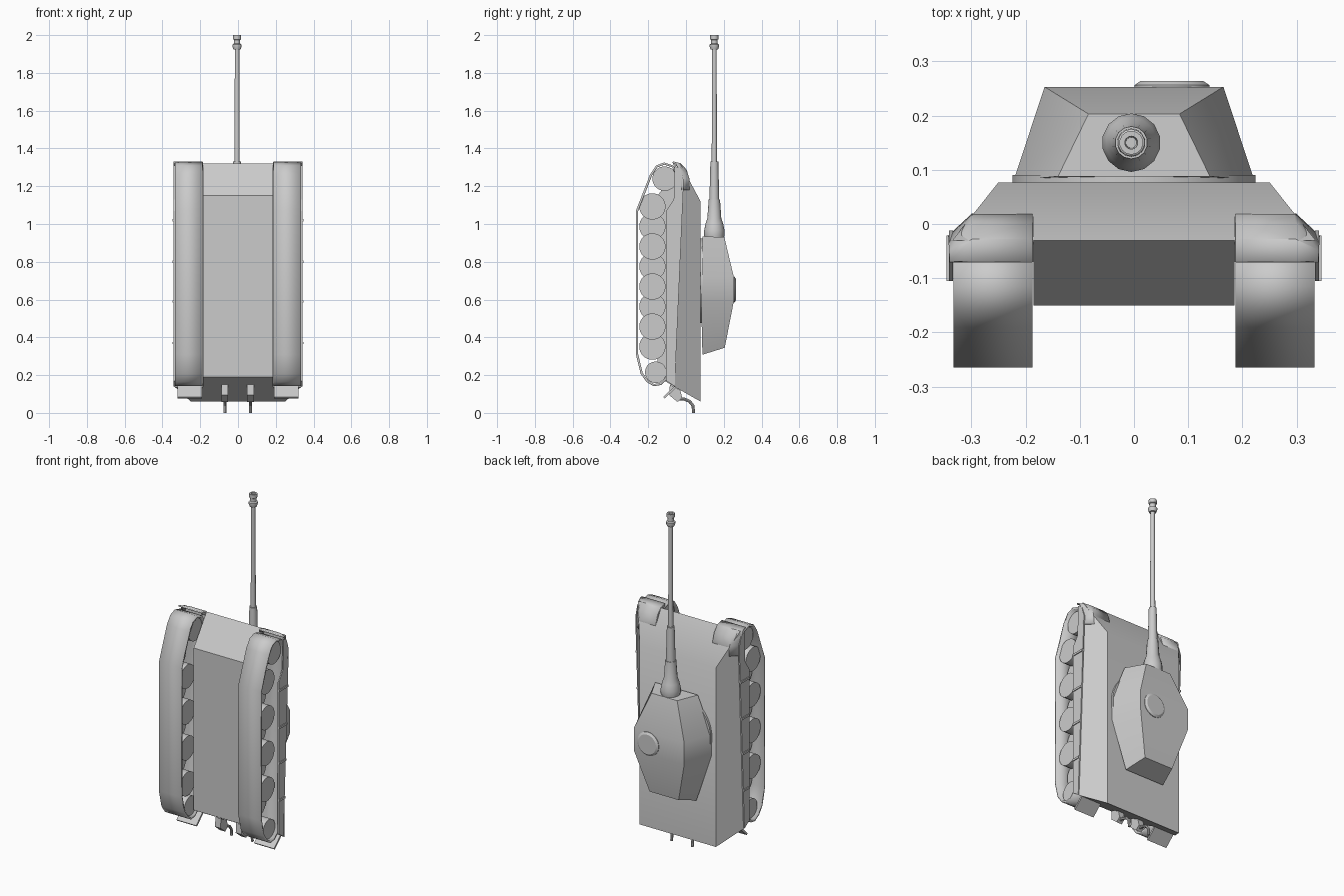
import bpy, bmesh, math
from mathutils import Vector

cube = bpy.data.objects.get("Cube")
if cube:
    bpy.data.objects.remove(cube)

grey = bpy.data.materials.new("armour_grey")
grey.use_nodes = True
grey.diffuse_color = (0.6, 0.6, 0.6, 1)
grey.node_tree.nodes["Principled BSDF"].inputs["Base Color"].default_value = (0.6, 0.6, 0.6, 1)
parts = []


def finish(name, bm, mirror=False, thick=0):
    """Turn a bmesh into a named part, optionally mirrored and thickened."""
    bmesh.ops.recalc_face_normals(bm, faces=bm.faces)
    me = bpy.data.meshes.new(name)
    bm.to_mesh(me)
    bm.free()
    me.materials.append(grey)
    ob = bpy.data.objects.new(name, me)
    bpy.context.collection.objects.link(ob)
    if thick:
        mod = ob.modifiers.new("thickness", "SOLIDIFY")
        mod.thickness, mod.offset = thick, 0
    if mirror:
        ob.modifiers.new("mirror", "MIRROR")
    parts.append(ob)
    return ob


def loft(name, rings, closed=True, caps=True, **kw):
    """Skin a list of rings that have equal point counts."""
    bm = bmesh.new()
    rows = [[bm.verts.new(p) for p in ring] for ring in rings]
    n = len(rows[0])
    for a, b in zip(rows, rows[1:]):
        for i in range(n if closed else n - 1):
            j = (i + 1) % n
            bm.faces.new((a[i], a[j], b[j], b[i]))
    if caps:
        bm.faces.new(rows[0])
        bm.faces.new(rows[-1])
    return finish(name, bm, **kw)


def prism(name, yz, x0, x1, **kw):
    return loft(name, [[(x, y, z) for y, z in yz] for x in (x0, x1)], **kw)


def circle(centre, r, axis, n):
    """Ring of points about the x, y or z axis."""
    out = []
    for i in range(n):
        a = math.tau * (i + 0.5) / n
        c, s = r * math.cos(a), r * math.sin(a)
        out.append(Vector(centre) + Vector({"x": (0, c, s), "y": (c, 0, s), "z": (c, s, 0)}[axis]))
    return out


# Hull: lower tub and sloped upper body
prism("lower_hull", [(-0.15, 0.19), (-0.03, 0.121), (-0.03, 1.32), (-0.15, 1.15)], -0.185, 0.185)
loft("upper_hull", [
    [(-0.335, -0.06, 0.138), (0.335, -0.06, 0.138), (0.335, -0.03, 1.32), (-0.335, -0.03, 1.32)],
    [(-0.25, 0.077, 0.06), (0.25, 0.077, 0.06), (0.25, 0.077, 1.12), (-0.25, 0.077, 1.12)]])

# Side skirts with small joint strips
prism("side_skirt", [(-0.06, 0.14), (-0.105, 0.17), (-0.105, 1.07), (-0.065, 1.13),
                     (-0.06, 1.31), (-0.03, 1.29), (-0.012, 1.23)], 0.334, 0.341, mirror=True)
for z in (0.37, 0.59, 0.8, 1.02):
    top = -0.067 + 0.045 * z
    prism("skirt_joint", [(-0.105, z - 0.006), (-0.105, z + 0.006), (top, z + 0.006), (top, z - 0.006)],
          0.338, 0.346, mirror=True)

# Curved front fenders
arc = [(0.016, 1.18, 0.04), (0.014, 1.24, 0.04), (0, 1.285, 0.035), (-0.03, 1.318, 0.02), (-0.07, 1.328, 0.0)]
loft("front_fender", [[(0.187, y, z), (0.297, y, z), (0.34, y - d, z)] for y, z, d in arc],
     closed=False, caps=False, thick=0.008, mirror=True)
prism("fender_inner_lip", [(0.016, 1.18), (0.014, 1.24), (0, 1.285), (-0.03, 1.318), (-0.07, 1.328),
                           (-0.07, 1.315), (-0.035, 1.3), (-0.02, 1.24), (-0.02, 1.18)],
      0.185, 0.192, mirror=True)

# Track bands
band = [(-0.259, 1.07), (-0.259, 0.31), (-0.235, 0.21), (-0.205, 0.168), (-0.17, 0.147), (-0.135, 0.153),
        (-0.105, 0.18), (-0.09, 0.23), (-0.045, 1.2), (-0.048, 1.26), (-0.07, 1.305),
        (-0.115, 1.32), (-0.155, 1.305), (-0.185, 1.26)]
prism("track", band, 0.187, 0.333, caps=False, thick=0.012, mirror=True)


# Running gear: overlapping road wheels, sprocket and idler
def wheel(name, y, z, r, x0, x1):
    loft(name, [circle((x0, y, z), r, "x", 24), circle((x1, y, z), r, "x", 24)], mirror=True)


for i in range(4):
    wheel("outer_road_wheel", -0.178, 1.093 - 0.212 * i, 0.07, 0.265, 0.315)
    wheel("inner_road_wheel", -0.178, 0.987 - 0.212 * i, 0.07, 0.205, 0.26)
wheel("drive_sprocket", -0.113, 1.24, 0.065, 0.2, 0.315)
wheel("idler_wheel", -0.16, 0.215, 0.057, 0.2, 0.315)

# Turret shell: one closed half-plan for the base and one for the roof


def plan(half):
    return half + [(-x, y, z) for x, y, z in reversed(half)]


base = plan([(0.14, 0.088, 0.935), (0.222, 0.08, 0.72), (0.222, 0.08, 0.59), (0.13, 0.087, 0.308)])
roof = plan([(0.084, 0.203, 0.93), (0.165, 0.253, 0.72), (0.165, 0.253, 0.59), (0.095, 0.205, 0.345)])
shell = loft("turret", [base, roof], caps=False)
bm = bmesh.new()
bm.from_mesh(shell.data)
bm.verts.ensure_lookup_table()
for start in (0, 8):
    for i in range(3):
        bm.faces.new([bm.verts[start + k] for k in (i, i + 1, 6 - i, 7 - i)])
bmesh.ops.recalc_face_normals(bm, faces=bm.faces)
bm.to_mesh(shell.data)
bm.free()
loft("turret_ring", [circle((0, y, 0.7), 0.225, "y", 32) for y in (0.07, 0.09)])
loft("commander_hatch", [circle((0.07, y, 0.653), r, "y", 24)
                         for y, r in ((0.24, 0.07), (0.256, 0.07), (0.264, 0.058))])

# Gun: mantlet, stepped barrel and muzzle brake with open bore
steps = [(0.9, 0.045), (0.94, 0.054), (0.965, 0.054), (1.0, 0.047), (1.03, 0.037), (1.13, 0.03),
         (1.13, 0.026), (1.33, 0.021), (1.33, 0.014), (1.925, 0.012), (1.925, 0.02), (1.94, 0.025),
         (1.95, 0.025), (1.955, 0.017), (1.975, 0.017), (1.978, 0.022), (2.0, 0.022), (2.0, 0.012), (1.95, 0.01)]
loft("gun", [circle((-0.005, 0.15, z), r, "z", 14) for z, r in steps])

# Rear mud flaps and curved exhausts
prism("rear_flap", [(-0.05, 0.135), (-0.057, 0.145), (-0.12, 0.085), (-0.112, 0.077)], 0.19, 0.32, mirror=True)
for x in (-0.07, 0.066):
    prism("exhaust_box", [(-0.085, 0.15), (-0.09, 0.095), (-0.045, 0.058), (-0.02, 0.08), (-0.03, 0.12)],
          x - 0.018, x + 0.018)
    cu = bpy.data.curves.new("exhaust_pipe", "CURVE")
    cu.dimensions, cu.bevel_depth, cu.bevel_resolution, cu.use_fill_caps = "3D", 0.008, 2, True
    path = [(-0.045, 0.075), (-0.01, 0.074), (0.02, 0.06), (0.037, 0.038), (0.04, 0.0)]
    sp = cu.splines.new("POLY")
    sp.points.add(len(path) - 1)
    for p, (y, z) in zip(sp.points, path):
        p.co = (x, y, z, 1)
    tube = bpy.data.objects.new("exhaust_pipe", cu)
    bpy.context.collection.objects.link(tube)
    cu.materials.append(grey)
    bpy.ops.object.select_all(action="DESELECT")
    tube.select_set(True)
    bpy.context.view_layer.objects.active = tube
    bpy.ops.object.convert(target="MESH")
    parts.append(bpy.context.view_layer.objects.active)

# Smooth shading with crisp edges
bpy.ops.object.select_all(action="DESELECT")
for ob in parts:
    ob.select_set(True)
bpy.context.view_layer.objects.active = parts[0]
bpy.ops.object.shade_smooth_by_angle(angle=math.radians(30))
